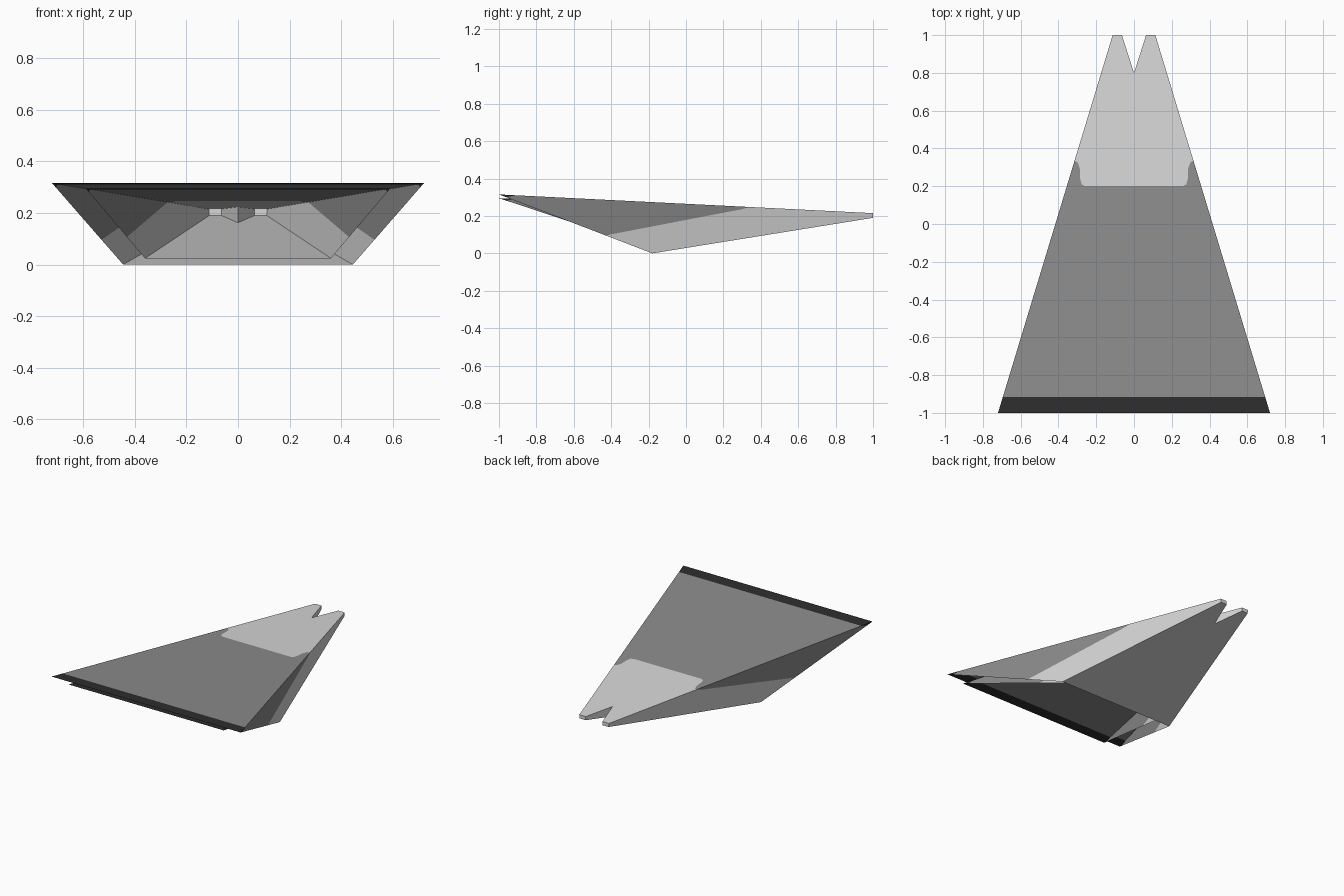
import bpy
from mathutils import Vector as V

if "Cube" in bpy.data.objects:
    bpy.data.objects.remove(bpy.data.objects["Cube"])


def mat(name, v):
    m = bpy.data.materials.new(name)
    m.diffuse_color = (v, v, v, 1)
    m.use_nodes = True
    m.node_tree.nodes["Principled BSDF"].inputs["Base Color"].default_value = m.diffuse_color
    return m


MATS = [mat("light grey", 0.68), mat("mid grey", 0.265), mat("near black", 0.027)]
LIGHT, MID, DARK = 0, 1, 2
CENTRE = V((0, 0, 0.17))


def mirror(p):
    return V((-p.x, p.y, p.z))


def build_shell(name, A, B, tilt, outward, closed_tip):
    """Wedge skin: A = front top corner, B = lowest corner, tapering to a forked tip."""
    A, B = V(A), V(B)
    T, U = V((0.113, 1, 0.215)), V((0.111, 1, 0.19))        # outer tip edge
    Ti, Ui = V((0.064, 1, 0.215)), V((0.064, 1, 0.19))      # inner tip edge
    top = lambda y: A.lerp(T, (y + 1) / 2)                  # long top edge
    front = lambda y: A.lerp(B, (y + 1) / (B.y + 1))        # sloping mouth edge
    Nt = V((0, 0.8, top(0.8).z))                            # fork root
    Nb = V((0, 0.8, B.z + (U.z - B.z) * (0.8 - B.y) / (1 - B.y)))

    verts, faces, cols = [], [], []

    def face(pts, col):
        n = V()
        for p, q in zip(pts, pts[1:] + pts[:1]):
            n += (p - CENTRE).cross(q - CENTRE)
        c = sum(pts, V()) / len(pts)
        if (n.dot(c - CENTRE) > 0) != outward:
            pts = pts[::-1]
        faces.append(range(len(verts), len(verts) + len(pts)))
        verts.extend(pts)
        cols.append(col)

    def both(pts, col):
        face(pts, col)
        face([mirror(p) for p in pts], col)

    def sym(pts, col):
        face(pts + [mirror(p) for p in pts[::-1] if p.x > 1e-6], col)

    # top panel: dark front band, mid body, light nose with curved colour border
    border = [top(0.335)]
    for fx, y in ((0.935, 0.325), (0.87, 0.29), (0.83, 0.24), (0.785, 0.21), (0.73, 0.2)):
        e = top(y)
        border.append(V((e.x * fx, y, e.z)))
    sym([top(-1), top(-0.915)], DARK)
    sym([top(-0.915)] + border, MID)
    sym(border[::-1] + [T, Ti, Nt], LIGHT)

    # side panels: small dark corner, mid upper part, light lower part
    edge = [top(0.335)]
    for y, z in ((0.3, 0.236), (0.23, 0.223)):
        e = top(y)
        edge.append(V((e.x - tilt * (e.z - z), y, z)))
    edge.append(front(-0.43))
    both([A, top(-0.915), front(-0.96)], DARK)
    both([front(-0.96), top(-0.915)] + edge, MID)
    both(edge[::-1] + [T, U, B], LIGHT)

    # underside
    sym([B, U, Ui, Nb], LIGHT)
    # tip ends and fork walls
    if closed_tip:
        both([T, Ti, Ui, U], LIGHT)
        both([Ti, Nt, Nb, Ui], LIGHT)

    me = bpy.data.meshes.new(name)
    me.from_pydata(verts, [], [list(f) for f in faces])
    for m in MATS:
        me.materials.append(m)
    for p, c in zip(me.polygons, cols):
        p.material_index = c
    ob = bpy.data.objects.new(name, me)
    bpy.context.collection.objects.link(ob)


# outer skin and the slightly smaller lining, open at the mouth
build_shell("outer_shell", (0.72, -1, 0.315), (0.445, -0.18, 0), 0.09, True, True)
build_shell("inner_lining", (0.59, -1, 0.295), (0.36, -0.18, 0.024), 0.12, False, False)
